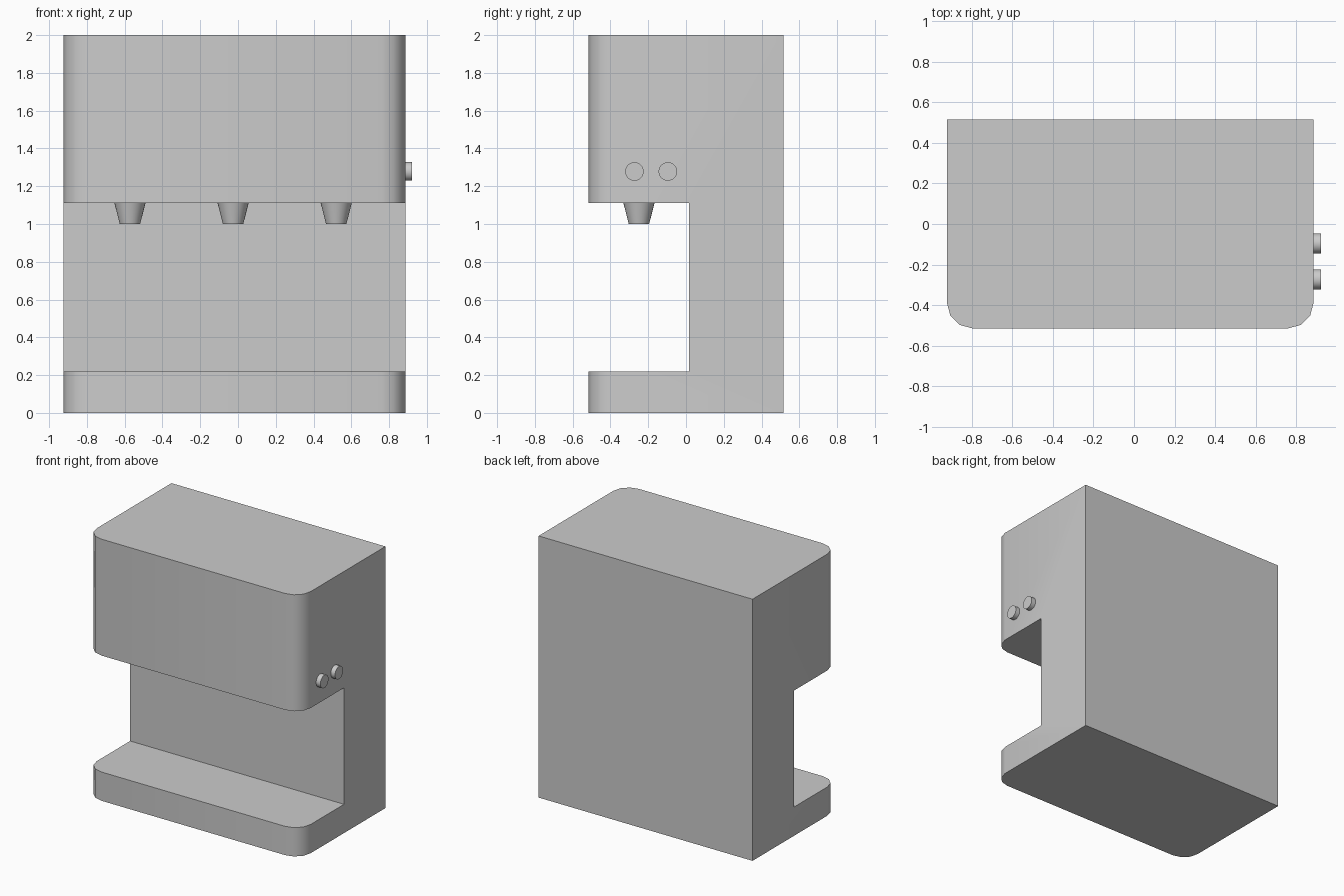
import bpy, bmesh, math

if "Cube" in bpy.data.objects:
    bpy.data.objects.remove(bpy.data.objects["Cube"])

X0, X1 = -0.923, 0.886
YF, YB = -0.515, 0.515


def smooth(obj):
    bpy.ops.object.select_all(action='DESELECT')
    obj.select_set(True)
    bpy.context.view_layer.objects.active = obj
    bpy.ops.object.shade_smooth_by_angle(angle=math.radians(35))


def round_part(name, r1, r2, depth, location, rotation=(0, 0, 0)):
    bpy.ops.mesh.primitive_cone_add(vertices=32, radius1=r1, radius2=r2, depth=depth,
                                    location=location, rotation=rotation)
    obj = bpy.context.object
    obj.name = name
    smooth(obj)


# Body: C-shaped side profile extruded across the width
profile = [(YF, 0), (YB, 0), (YB, 2), (YF, 2), (YF, 1.11), (0.015, 1.11), (0.015, 0.22), (YF, 0.22)]
bm = bmesh.new()
side = bm.faces.new([bm.verts.new((X0, y, z)) for y, z in profile])
ext = bmesh.ops.extrude_face_region(bm, geom=[side])
bmesh.ops.translate(bm, vec=(X1 - X0, 0, 0),
                    verts=[v for v in ext['geom'] if isinstance(v, bmesh.types.BMVert)])
bmesh.ops.recalc_face_normals(bm, faces=bm.faces)

# Rounded vertical front corners of the head and the drip base
corners = [e for e in bm.edges
           if all(abs(v.co.y - YF) < 1e-4 for v in e.verts)
           and abs(e.verts[0].co.x - e.verts[1].co.x) < 1e-4]
bmesh.ops.bevel(bm, geom=corners, offset=0.127, segments=3, profile=0.5, affect='EDGES')
bmesh.ops.recalc_face_normals(bm, faces=bm.faces)
mesh = bpy.data.meshes.new("body")
bm.to_mesh(mesh)
bm.free()
body = bpy.data.objects.new("body", mesh)
bpy.context.collection.objects.link(body)
smooth(body)

# Three tapered nozzles under the head
for i, x in enumerate((-0.572, -0.026, 0.52)):
    round_part(f"nozzle_{i + 1}", 0.054, 0.082, 0.11, (x, -0.249, 1.055))

# Two knobs on the right side
for i, y in enumerate((-0.273, -0.096)):
    round_part(f"knob_{i + 1}", 0.049, 0.049, 0.036, (X1 + 0.018, y, 1.278), (0, math.pi / 2, 0))
